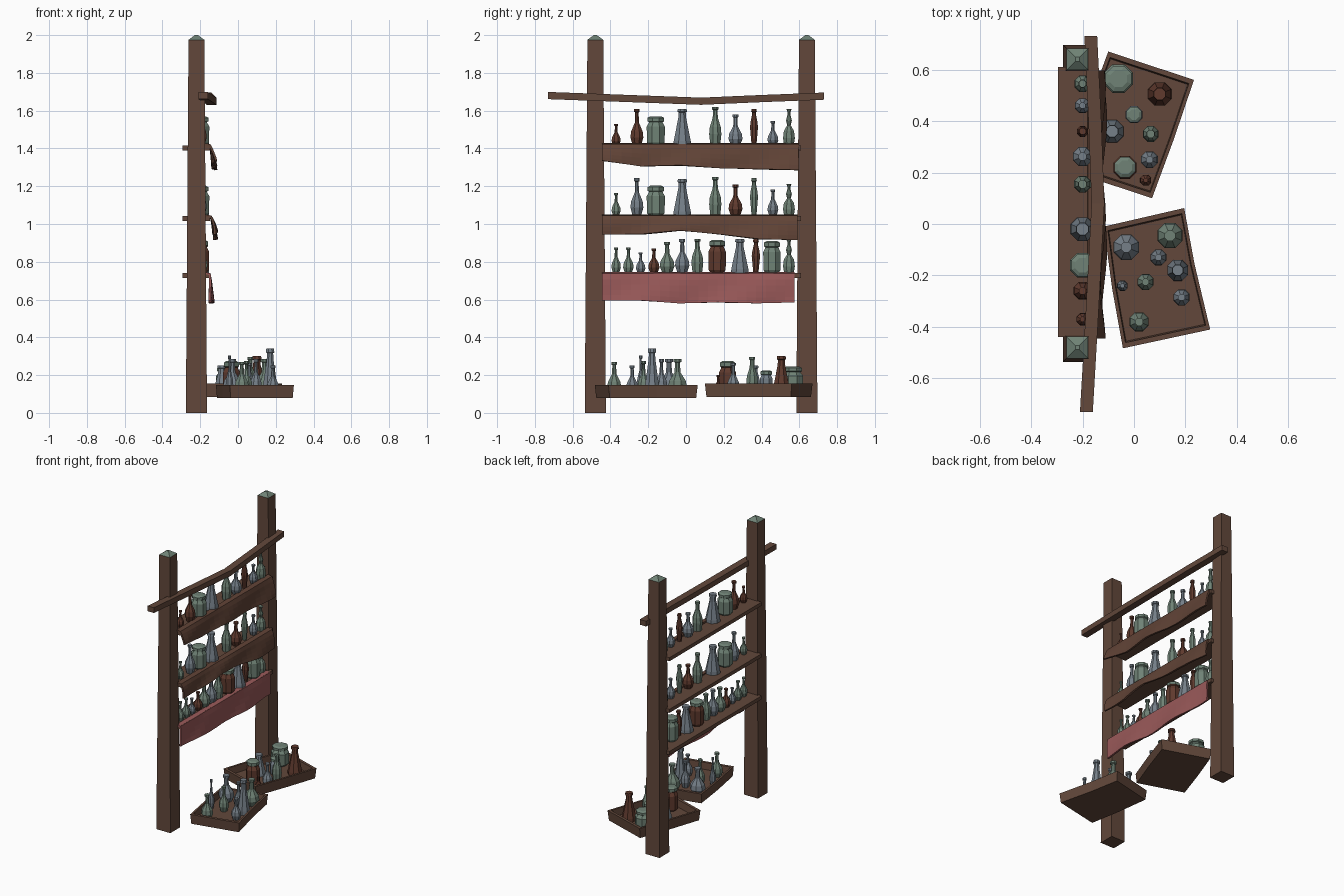
import bpy, bmesh, math
from mathutils import Vector

if "Cube" in bpy.data.objects:
    bpy.data.objects.remove(bpy.data.objects["Cube"])


def material(name, rgb):
    m = bpy.data.materials.new(name)
    m.diffuse_color = (*rgb, 1)
    m.use_nodes = True
    m.node_tree.nodes["Principled BSDF"].inputs["Base Color"].default_value = m.diffuse_color
    return m


WOOD = material("wood", (0.122, 0.064, 0.043))
CLOTH = material("brown cloth", (0.118, 0.056, 0.037))
RED = material("red cloth", (0.32, 0.10, 0.10))
GREEN = material("green glass", (0.16, 0.225, 0.18))
BLUE = material("blue grey glass", (0.18, 0.215, 0.25))
BROWN = material("brown glass", (0.115, 0.042, 0.027))


def loft(name, rings, mats, rule=None):
    """Skin closed rings of points and cap both ends."""
    bm = bmesh.new()
    vs = [[bm.verts.new(p) for p in r] for r in rings]
    n = len(vs[0])
    for a, b in zip(vs, vs[1:]):
        for i in range(n):
            bm.faces.new((a[i], a[(i + 1) % n], b[(i + 1) % n], b[i]))
    bm.faces.new(vs[0][::-1])
    bm.faces.new(vs[-1])
    bmesh.ops.recalc_face_normals(bm, faces=bm.faces)
    if rule:
        for f in bm.faces:
            f.material_index = rule(f.calc_center_median())
    return finish(name, bm, mats)


def finish(name, bm, mats):
    me = bpy.data.meshes.new(name)
    bm.to_mesh(me)
    bm.free()
    ob = bpy.data.objects.new(name, me)
    bpy.context.collection.objects.link(ob)
    for m in mats:
        me.materials.append(m)
    return ob


def rect(x, y, z, hx, hy):
    return [(x - hx, y - hy, z), (x + hx, y - hy, z), (x + hx, y + hy, z), (x - hx, y + hy, z)]


# Tapered posts with pale pointed tops
for side, y in (("left", -0.48), ("right", 0.64)):
    loft(side + "_post",
         [rect(-0.22, y, 0, 0.056, 0.056), rect(-0.22, y, 1.975, 0.042, 0.042),
          rect(-0.22, y, 2.0, 0.008, 0.008)],
         [WOOD, GREEN], lambda c: 1 if c.z > 1.98 else 0)

# Sagging top beam
beam = [(-0.185, -0.73, 1.68), (-0.163, -0.35, 1.666), (-0.14, 0.08, 1.65),
        (-0.152, 0.4, 1.664), (-0.168, 0.73, 1.677)]
loft("top_beam", [[(x + a * 0.025, y, z + b * 0.019)
                   for a, b in ((-1, -1), (1, -1), (1, 1), (-1, 1))] for x, y, z in beam], [WOOD])

# Shelves
SHELF_TOPS = (1.415, 1.043, 0.74)
for name, z in zip(("top", "middle", "bottom"), SHELF_TOPS):
    loft(name + "_shelf", [rect(-0.222, 0.085, z - 0.026, 0.073, 0.525),
                           rect(-0.222, 0.085, z, 0.073, 0.525)], [WOOD])


# Cloths draped over the shelf fronts
def cloth(name, top, bottoms, mat, phase, x0, x1, y1):
    bm = bmesh.new()
    cols, rows = 20, 5
    grid = []
    for i in range(cols + 1):
        u = i / cols
        y = -0.445 + (y1 + 0.445) * u
        s = u * (len(bottoms) - 1)
        k = min(int(s), len(bottoms) - 2)
        low = bottoms[k] + (bottoms[k + 1] - bottoms[k]) * (s - k)
        col = [bm.verts.new((x0 - 0.03, y, top + 0.004))]
        for j in range(rows + 1):
            v = j / rows
            wave = 0.010 * v * math.sin(13 * u + phase + 2 * v)
            x = x0 + (x1 - x0) * v ** 0.7 + wave
            col.append(bm.verts.new((x, y, top + (low - top) * v)))
        grid.append(col)
    for a, b in zip(grid, grid[1:]):
        for j in range(rows + 1):
            bm.faces.new((a[j], a[j + 1], b[j + 1], b[j]))
    bmesh.ops.recalc_face_normals(bm, faces=bm.faces)
    ob = finish(name, bm, [mat])
    mod = ob.modifiers.new("thickness", "SOLIDIFY")
    mod.thickness = 0.012
    mod.offset = 0


cloth("top_cloth", 1.418, [1.335, 1.305, 1.31, 1.295, 1.29, 1.285], CLOTH, 0, -0.15, -0.125, 0.597)
cloth("middle_cloth", 1.04, [0.945, 0.945, 0.965, 0.945, 0.92, 0.915], CLOTH, 1.5, -0.145, -0.12, 0.59)
cloth("bottom_cloth", 0.735, [0.595, 0.595, 0.58, 0.585, 0.58, 0.585], RED, 3, -0.15, -0.14, 0.575)

# Bottle silhouettes: (radius fraction, height fraction)
SHAPES = {
    "flask": ((.65, 0), (1, .22), (.9, .38), (.33, .62), (.26, .9), (.42, .92), (.42, 1)),
    "cone": ((1, 0), (.98, .12), (.45, .75), (.4, .9), (.55, .92), (.5, 1)),
    "jar": ((.75, 0), (.98, .1), (1, .65), (.8, .76), (.75, .8), (.9, .83), (.9, .95), (.6, 1)),
    "slim": ((.6, 0), (1, .5), (.85, .65), (.5, .83), (.5, .9), (.7, .92), (.6, 1)),
    "gourd": ((.8, 0), (1, .2), (.85, .4), (.3, .55), (.5, .68), (.28, .82), (.28, .92), (.45, 1)),
    "tall": ((.8, 0), (1, .3), (.9, .48), (.42, .72), (.38, .92), (.52, .94), (.5, 1)),
}


def bottle(name, kind, x, y, z, top, r, mat):
    h = top - z
    rings = [[(x + r * f * math.cos(math.tau * (k + .5) / 8), y + r * f * math.sin(math.tau * (k + .5) / 8),
               z + h * t) for k in range(8)] for f, t in SHAPES[kind]]
    lid = z + h * 0.82
    jar = kind == "jar"
    loft(name, rings, [mat, GREEN], lambda c: 1 if jar and c.z > lid else 0)


G, B, N = GREEN, BLUE, BROWN
# The upper two shelves share one arrangement: shape, y, radius, then (height, glass) per shelf
pair = (("flask", -.37, .026, (.115, N), (.12, G)), ("flask", -.26, .037, (.195, N), (.20, B)),
        ("jar", -.16, .052, (.155, G), (.16, G)), ("cone", -.02, .05, (.195, B), (.195, B)),
        ("tall", .155, .035, (.205, G), (.205, G)), ("flask", .262, .04, (.165, B), (.165, N)),
        ("slim", .36, .023, (.195, N), (.20, G)), ("flask", .46, .031, (.13, B), (.14, B)),
        ("gourd", .545, .034, (.195, G), (.17, G)))
for i, (kind, y, r, a, b) in enumerate(pair):
    for shelf, z, (h, m) in (("top", SHELF_TOPS[0], a), ("middle", SHELF_TOPS[1], b)):
        bottle(f"{shelf}_shelf_{kind}_{i}", kind, -.2, y, z, z + h, r, m)

low = (("flask", -.37, .875, .027, G), ("flask", -.305, .875, .03, G), ("flask", -.24, .85, .027, B),
       ("flask", -.17, .87, .032, N), ("flask", -.1, .905, .042, G), ("flask", -.02, .92, .041, B),
       ("tall", .06, .92, .034, G), ("jar", .165, .915, .05, N), ("cone", .285, .92, .05, B),
       ("slim", .37, .92, .024, N), ("jar", .455, .91, .05, G), ("gourd", .545, .92, .034, G))
for i, (kind, y, top, r, m) in enumerate(low):
    bottle(f"bottom_shelf_{kind}_{i}", kind, -.2, y, SHELF_TOPS[2], top, r, m)


# Open trays in front, each a crooked box with a recessed floor
def tray(name, corners, z0, z1):
    pts = [Vector(p) for p in corners]
    mid = sum(pts, Vector((0, 0))) / len(pts)

    def ring(z, s):
        return [(*(mid + (p - mid) * s), z) for p in pts]
    loft(name, [ring(z0, 0.97), ring(z1, 1), ring(z1, 0.92), ring(z0 + 0.022, 0.9)], [WOOD])


tray("right_tray", [(-.10, .67), (.233, .56), (.155, .33), (.07, .10), (-.262, .21), (-.185, .44)], .083, .155)
tray("left_tray", [(-.117, -.01), (.195, .062), (.235, -.155), (.296, -.41), (-.043, -.483), (-.085, -.25)],
     .078, .148)

in_left = (("flask", -.03, -.09, .285, .053, B), ("flask", .14, -.045, .285, .053, G),
           ("flask", .095, -.13, .285, .033, B), ("cone", .17, -.18, .34, .044, B),
           ("flask", .045, -.225, .275, .034, G), ("flask", -.045, -.24, .305, .022, B),
           ("flask", .185, -.285, .25, .034, B), ("flask", .02, -.38, .27, .04, G))
in_right = (("jar", -.06, .565, .245, .06, G), ("cone", .1, .505, .3, .049, N),
            ("jar", 0, .425, .225, .036, B), ("cone", -.085, .36, .25, .048, B),
            ("tall", .065, .35, .295, .033, G), ("flask", .06, .25, .265, .035, B),
            ("jar", -.035, .22, .275, .048, N), ("flask", .045, .17, .2, .023, N))
for side, z, items in (("left", .098, in_left), ("right", .103, in_right)):
    for i, (kind, x, y, top, r, m) in enumerate(items):
        bottle(f"{side}_tray_{kind}_{i}", kind, x, y, z, top, r, m)
